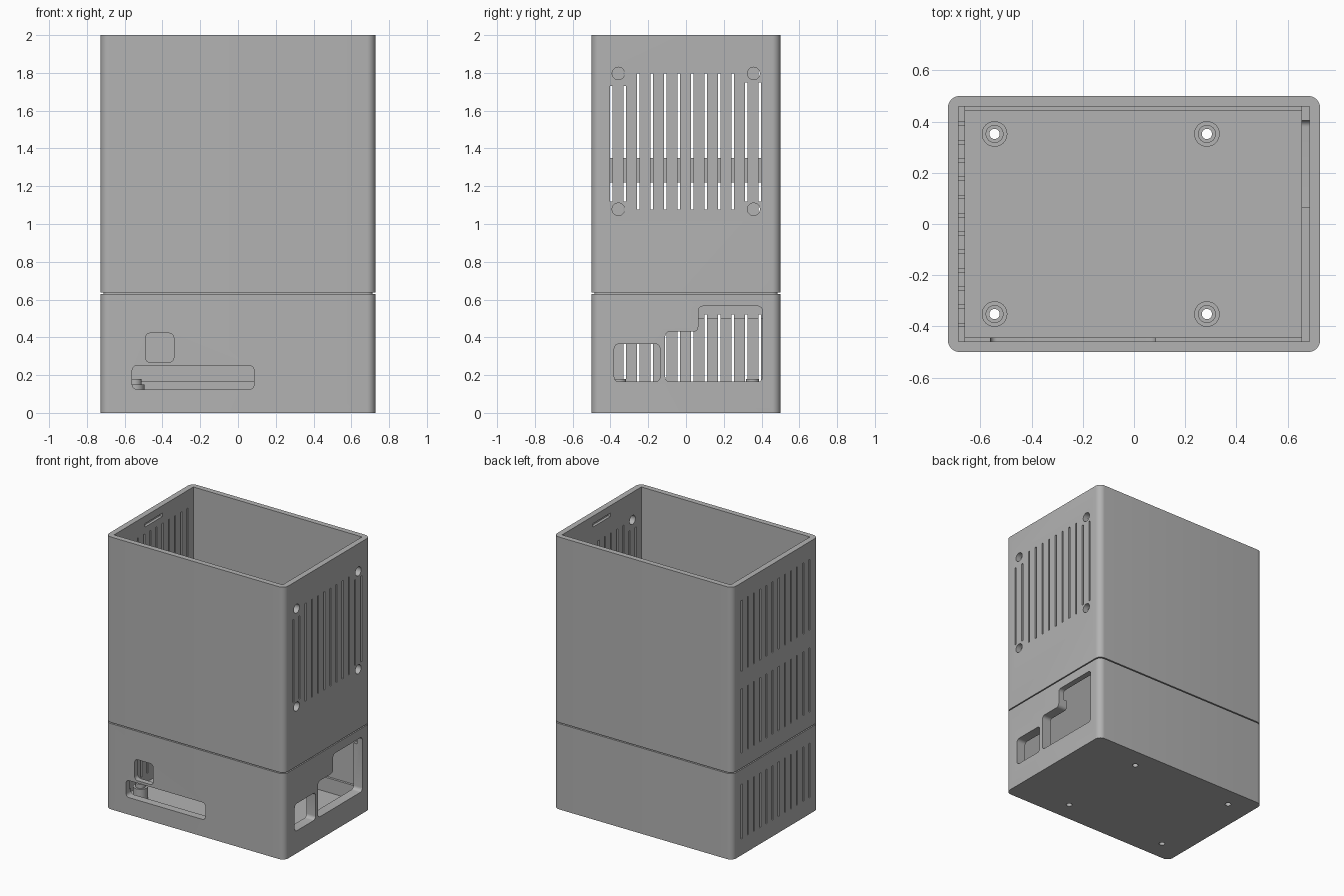
import bpy, bmesh, math
from mathutils import Vector

if "Cube" in bpy.data.objects:
    bpy.data.objects.remove(bpy.data.objects["Cube"])

grey = bpy.data.materials.new("plastic_grey")
grey.diffuse_color = (0.45, 0.45, 0.45, 1)
grey.use_nodes = True
grey.node_tree.nodes["Principled BSDF"].inputs["Base Color"].default_value = grey.diffuse_color


def rounded(pts, r, n=6):
    """Fillet every right-angle corner of a closed 2D outline."""
    out = []
    for i, p in enumerate(pts):
        p = Vector(p)
        d1 = (Vector(pts[i - 1]) - p).normalized()
        d2 = (Vector(pts[(i + 1) % len(pts)]) - p).normalized()
        c = p + r * (d1 + d2)
        for k in range(n + 1):
            t = math.pi / 2 * k / n
            out.append(c - r * (d2 * math.cos(t) + d1 * math.sin(t)))
    return out


def rect(a0, b0, a1, b1):
    return [(a0, b0), (a1, b0), (a1, b1), (a0, b1)]


def circle(a, b, r, n=32):
    return [(a + r * math.cos(2 * math.pi * k / n), b + r * math.sin(2 * math.pi * k / n)) for k in range(n)]


def prism(name, outlines, axis, lo, hi):
    """Extrude one or more outlines along an axis, as one object."""
    place = {"x": lambda a, b, t: (t, a, b),
             "y": lambda a, b, t: (a, t, b),
             "z": lambda a, b, t: (a, b, t)}[axis]
    bm = bmesh.new()
    for pts in outlines:
        low = [bm.verts.new(place(a, b, lo)) for a, b in pts]
        top = [bm.verts.new(place(a, b, hi)) for a, b in pts]
        bm.faces.new(low)
        bm.faces.new(top)
        for i in range(len(pts)):
            j = (i + 1) % len(pts)
            bm.faces.new((low[i], low[j], top[j], top[i]))
    return finish(name, bm)


def finish(name, bm):
    bmesh.ops.recalc_face_normals(bm, faces=bm.faces)
    me = bpy.data.meshes.new(name)
    bm.to_mesh(me)
    bm.free()
    me.materials.append(grey)
    ob = bpy.data.objects.new(name, me)
    bpy.context.collection.objects.link(ob)
    return ob


def smooth(ob):
    bpy.ops.object.select_all(action="DESELECT")
    bpy.context.view_layer.objects.active = ob
    ob.select_set(True)
    bpy.ops.object.shade_smooth_by_angle(angle=math.radians(30))


def cut(ob, *cutters):
    bpy.context.view_layer.objects.active = ob
    for c in cutters:
        m = ob.modifiers.new("cut", "BOOLEAN")
        m.operation, m.solver, m.object = "DIFFERENCE", "EXACT", c
        bpy.ops.object.modifier_apply(modifier=m.name)
        bpy.data.objects.remove(c)
    smooth(ob)


X, Y = 0.727, 0.5
IX, IY = 0.685, 0.46
outer = rounded(rect(-X, -Y, X, Y), 0.045, 8)
slot_y = [-0.395 + 0.0715 * i for i in range(12)]
W = 0.0065


def slots(z0, z1):
    return [rect(y - W, z0, y + W, z1) for y in slot_y]


# Lower case: tray with stepped inner walls, ports and vents
bosses = [(x, y) for x in (-0.545, 0.285) for y in (-0.352, 0.352)]
lower = prism("lower_case", [outer], "z", 0, 0.63)
big_port = [(-0.11, 0.165), (0.405, 0.165), (0.405, 0.565), (0.065, 0.565), (0.065, 0.43), (-0.11, 0.43)]
cut(lower,
    prism("cavity_low", [rect(-0.66, -0.443, 0.655, 0.443)], "z", 0.06, 0.8),
    prism("cavity_mid", [rect(-0.66, -IY, 0.655, IY)], "z", 0.165, 0.8),
    prism("cavity_top", [rect(-IX, -IY, IX, IY)], "z", 0.5, 0.8),
    prism("side_ports", [rounded(big_port, 0.025),
                         rounded(rect(-0.38, 0.165, -0.138, 0.365), 0.025)], "x", 0.6, 0.8),
    prism("front_ports", [rounded(rect(-0.56, 0.125, 0.085, 0.25), 0.025),
                          rounded(rect(-0.49, 0.268, -0.34, 0.422), 0.025)], "y", -0.6, -0.42),
    prism("left_vents", slots(0.12, 0.52), "x", -0.8, -0.62),
    prism("screw_holes", [circle(x, y, 0.02) for x, y in bosses], "z", -0.1, 0.1))

# Recessed seam between the two halves
seam = prism("seam_ring", [rounded(rect(-X + 0.015, -Y + 0.015, X - 0.015, Y - 0.015), 0.03)], "z", 0.63, 0.638)
cut(seam, prism("seam_cavity", [rect(-IX, -IY, IX, IY)], "z", 0.5, 0.8))

# Upper case: open sleeve with fan grille, vents and lid catches
upper = prism("upper_case", [outer], "z", 0.638, 2.0)
grille = []
for i, y in enumerate(slot_y):
    z0, z1 = (1.12, 1.73) if i < 2 else (1.12, 1.75) if i > 9 else (1.078, 1.797)
    grille.append(rect(y - W, z0, y + W, z1))
cut(upper,
    prism("cavity", [rect(-IX, -IY, IX, IY)], "z", 0.5, 2.2),
    prism("fan_slots", grille, "x", 0.6, 0.8),
    prism("fan_screws", [circle(y, z, 0.033) for y in (-0.358, 0.358) for z in (1.078, 1.797)], "x", 0.6, 0.8),
    prism("left_vents", slots(0.75, 1.22) + slots(1.35, 1.87), "x", -0.8, -0.62),
    prism("catches", [rect(-0.1, 1.92, 0.1, 1.945)], "x", -IX - 0.02, IX + 0.02))

# Stepped standoffs with screw holes
profile = [(0.02, 0.06), (0.05, 0.06), (0.05, 0.15), (0.035, 0.15), (0.035, 0.18), (0.02, 0.18)]
N = 32
for k, (x, y) in enumerate(bosses):
    bm = bmesh.new()
    rings = [[bm.verts.new((x + r * math.cos(2 * math.pi * i / N), y + r * math.sin(2 * math.pi * i / N), z))
              for i in range(N)] for r, z in profile]
    for a in range(len(profile)):
        p, q = rings[a], rings[(a + 1) % len(profile)]
        for i in range(N):
            j = (i + 1) % N
            bm.faces.new((p[i], p[j], q[j], q[i]))
    smooth(finish("standoff_%d" % (k + 1), bm))
